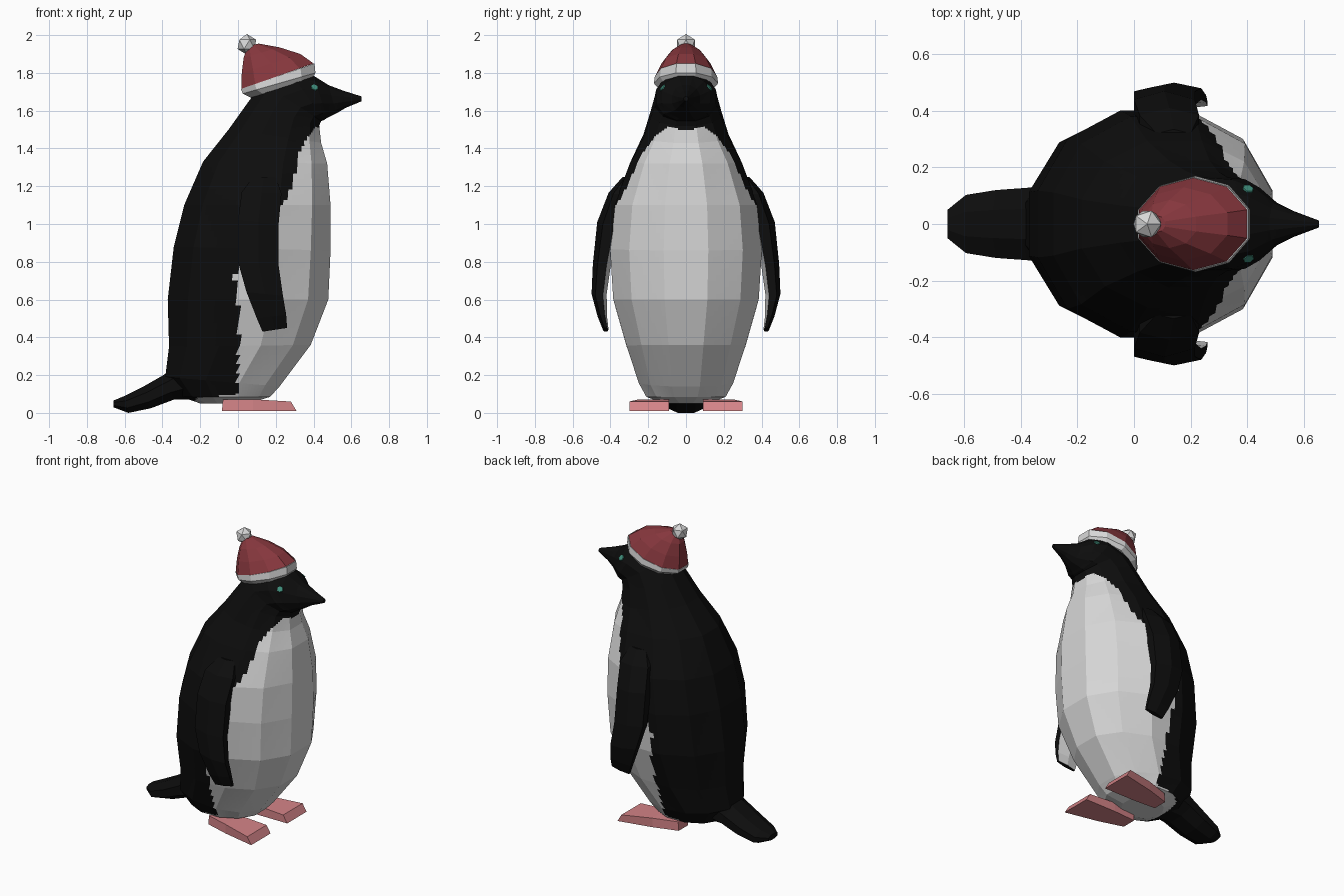
import bpy, bmesh, math
from mathutils import Matrix, Vector
from mathutils.bvhtree import BVHTree


def material(name, rgb):
    m = bpy.data.materials.new(name)
    m.diffuse_color = (*rgb, 1)
    return m


BLACK = material("black", (0.004, 0.004, 0.004))
WHITE = material("white", (0.68, 0.68, 0.68))
RED = material("dark red", (0.24, 0.038, 0.047))
PINK = material("pink", (0.66, 0.23, 0.245))
TEAL = material("teal", (0.05, 0.27, 0.2))


def loft(rings, n, power=1.0, side=1):
    """Skin rings given as (back x, back z, front x, front z, half width, centre y)."""
    bm = bmesh.new()
    angles = [(i + 0.5) * 2 * math.pi / n for i in range(n)]
    soft = lambda v: math.copysign(abs(v) ** power, v)
    cs = [soft(math.cos(a)) for a in angles]
    sn = [soft(math.sin(a)) for a in angles]
    mc, ms = max(cs), max(sn)
    loops = []
    for bx, bz, fx, fz, hw, *cy in rings:
        y0 = cy[0] if cy else 0
        loops.append([bm.verts.new((
            (bx + fx) / 2 + (fx - bx) / 2 * c / mc,
            side * (y0 + hw * s / ms),
            (bz + fz) / 2 + (fz - bz) / 2 * c / mc)) for c, s in zip(cs, sn)])
    for a, b in zip(loops, loops[1:]):
        for i in range(n):
            j = (i + 1) % n
            bm.faces.new((a[i], a[j], b[j], b[i]))
    bm.faces.new(loops[0])
    bm.faces.new(loops[-1])
    bmesh.ops.recalc_face_normals(bm, faces=bm.faces)
    return bm


def finish(bm, name, mats, rule=None):
    bm.normal_update()
    if rule:
        for f in bm.faces:
            f.material_index = int(rule(f))
    me = bpy.data.meshes.new(name)
    bm.to_mesh(me)
    bm.free()
    for m in mats:
        me.materials.append(m)
    ob = bpy.data.objects.new(name, me)
    bpy.context.collection.objects.link(ob)
    return ob


# Body, head and beak in one skin; rings tilt forward at the neck
body = loft([
    (-0.20, 0.05, 0.06, 0.05, 0.12), (-0.30, 0.085, 0.17, 0.085, 0.21),
    (-0.385, 0.19, 0.22, 0.14, 0.25), (-0.365, 0.35, 0.385, 0.36, 0.315),
    (-0.372, 0.60, 0.478, 0.60, 0.385), (-0.34, 0.88, 0.49, 0.86, 0.402),
    (-0.285, 1.10, 0.49, 1.10, 0.38), (-0.185, 1.33, 0.472, 1.32, 0.295),
    (-0.05, 1.50, 0.44, 1.43, 0.225), (0.05, 1.64, 0.43, 1.52, 0.187),
    (0.13, 1.75, 0.44, 1.545, 0.165), (0.28, 1.80, 0.455, 1.55, 0.158),
    (0.40, 1.785, 0.47, 1.56, 0.128), (0.48, 1.735, 0.52, 1.585, 0.075),
    (0.56, 1.705, 0.57, 1.615, 0.045), (0.655, 1.675, 0.655, 1.65, 0.012)],
    12, 0.93)
tree = BVHTree.FromBMesh(body)
# Fine grid so the belly patch can be cut out by rule
bmesh.ops.subdivide_edges(body, edges=body.edges, cuts=7, use_grid_fill=True)

# Belly patch: rear limit in x for each height
LIMIT = [(0.0, -0.25), (0.08, -0.22), (0.10, 0.0), (0.50, 0.01), (0.72, -0.02),
         (0.80, 0.02), (1.12, 0.25), (1.25, 0.30), (1.40, 0.33), (1.50, 0.40), (1.6, 0.5)]


def is_belly(f):
    c = f.calc_center_median()
    if c.z > 1.49 + 0.3 * abs(c.y):
        return False
    for (z0, x0), (z1, x1) in zip(LIMIT, LIMIT[1:]):
        if c.z <= z1:
            return c.x > x0 + (x1 - x0) * (c.z - z0) / (z1 - z0)
    return False


finish(body, "body", [BLACK, WHITE], is_belly)

# Tail
finish(loft([
    (-0.25, 0.30, -0.25, 0.07, 0.14), (-0.395, 0.20, -0.34, 0.07, 0.128),
    (-0.50, 0.14, -0.46, 0.025, 0.12), (-0.60, 0.09, -0.58, 0.0, 0.103),
    (-0.66, 0.065, -0.66, 0.03, 0.05)], 8), "tail", [BLACK])

for s, label in ((1, "left"), (-1, "right")):
    # Wing: black outside, white inside
    wing = loft([
        (0.08, 1.25, 0.20, 1.25, 0.03, 0.305), (0.02, 1.17, 0.23, 1.16, 0.05, 0.36),
        (0.0, 1.02, 0.215, 1.0, 0.06, 0.41), (0.0, 0.80, 0.215, 0.78, 0.048, 0.445),
        (0.045, 0.64, 0.238, 0.62, 0.04, 0.46), (0.10, 0.50, 0.255, 0.52, 0.025, 0.443),
        (0.13, 0.43, 0.26, 0.45, 0.015, 0.425)], 6, 1, s)
    finish(wing, label + "_wing", [BLACK, WHITE], lambda f: f.normal.y * s < -0.3)

    # Foot: narrow heel, wide toe
    finish(loft([
        (-0.08, 0.07, -0.085, 0.01, 0.05, 0.15), (0.08, 0.072, 0.08, 0.01, 0.08, 0.17),
        (0.28, 0.06, 0.31, 0.01, 0.105, 0.195)], 4, 1, s), label + "_foot", [PINK])

    # Eye: thin plate lying on the head
    spot, normal, _, _ = tree.find_nearest(Vector((0.41, 0.14 * s, 1.735)))
    eye = bmesh.new()
    bmesh.ops.create_cone(eye, cap_ends=True, segments=6, radius1=0.023, radius2=0.019,
                          depth=0.009, matrix=Matrix.Translation(spot)
                          @ normal.to_track_quat('Z', 'Y').to_matrix().to_4x4())
    finish(eye, label + "_eye", [TEAL])

# Hat brim and crown
finish(loft([
    (0.07, 1.668, 0.395, 1.775, 0.15), (0.025, 1.69, 0.41, 1.80, 0.17),
    (0.015, 1.715, 0.405, 1.85, 0.165)], 10), "hat_brim", [WHITE])
finish(loft([
    (0.018, 1.715, 0.40, 1.85, 0.163), (0.02, 1.80, 0.33, 1.90, 0.13),
    (0.03, 1.88, 0.22, 1.935, 0.085), (0.05, 1.94, 0.11, 1.955, 0.03)],
    10), "hat_crown", [RED])

# Hat bobble
bobble = bmesh.new()
bmesh.ops.create_icosphere(bobble, subdivisions=1, radius=0.055,
                           matrix=Matrix.Translation((0.047, 0, 1.951)))
finish(bobble, "hat_bobble", [WHITE])
